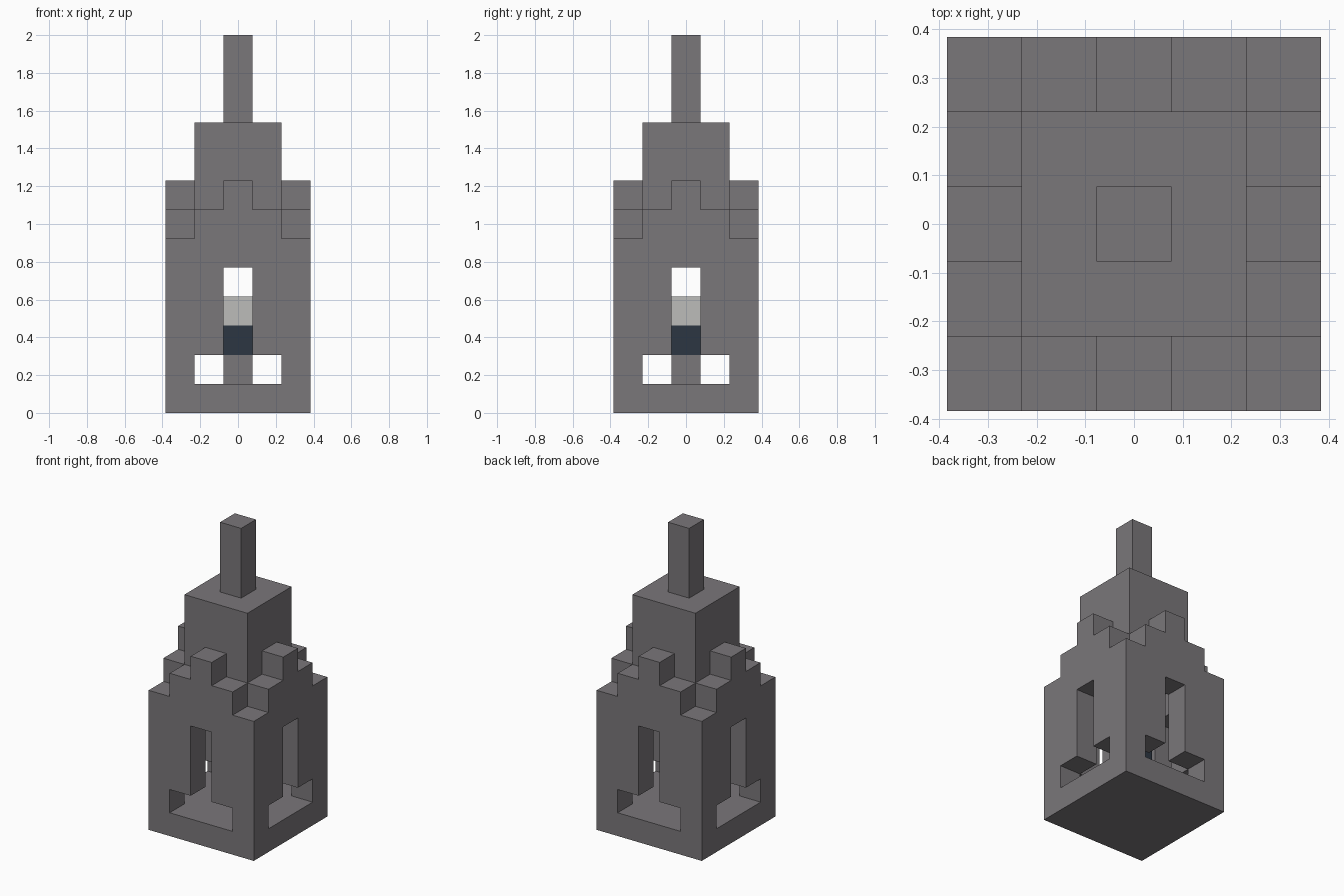
import bpy, bmesh
from mathutils import Vector

U = 2 / 13          # edge of one block
HALF = 2            # blocks from the centre to the outer wall

if "Cube" in bpy.data.objects:
    bpy.data.objects.remove(bpy.data.objects["Cube"], do_unlink=True)


def material(name, rgb):
    mat = bpy.data.materials.new(name)
    mat.use_nodes = True
    mat.diffuse_color = (*rgb, 1)
    mat.node_tree.nodes["Principled BSDF"].inputs["Base Color"].default_value = (*rgb, 1)
    return mat


stone = material("grey stone", (0.195, 0.184, 0.195))
navy = material("dark navy", (0.025, 0.037, 0.054))
pale = material("pale grey", (0.503, 0.503, 0.491))


def finish(name, bm, mat):
    mesh = bpy.data.meshes.new(name)
    bm.to_mesh(mesh)
    bm.free()
    mesh.materials.append(mat)
    obj = bpy.data.objects.new(name, mesh)
    bpy.context.collection.objects.link(obj)
    return obj


def block(name, width, bottom, top, mat):
    """Centred square block, sized in block units."""
    bm = bmesh.new()
    bmesh.ops.create_cube(bm, size=1)
    for v in bm.verts:
        v.co = Vector((v.co.x * width, v.co.y * width,
                       bottom + (v.co.z + 0.5) * (top - bottom))) * U
    return finish(name, bm, mat)


def is_wall(x, y, z):
    """Rule for the masonry: floor, hollow walls with keyhole openings, battlements."""
    across, out = sorted((abs(x), abs(y)))
    if out > HALF or not 0 <= z < 8:
        return False
    if z == 0:
        return True
    if out < HALF:
        return False
    if z == 1:
        return across == HALF       # wide foot of the keyhole
    if z < 5:
        return across > 0           # narrow slot
    if z == 5:
        return True
    if z == 6:
        return across < HALF        # parapet, open at the corners
    return across == 0              # one merlon per side


def masonry(name, rule, mat):
    """Skin the blocks chosen by the rule and merge flat areas."""
    bm = bmesh.new()
    span = range(-HALF, HALF + 1)
    axes = [Vector(a) for a in ((1, 0, 0), (0, 1, 0), (0, 0, 1))]
    for cell in ((x, y, z) for x in span for y in span for z in range(8)):
        if not rule(*cell):
            continue
        centre = Vector(cell) + Vector((0, 0, 0.5))
        for i in range(3):
            for sign in (-1, 1):
                n = axes[i] * sign
                if rule(*(round(c + d) for c, d in zip(cell, n))):
                    continue
                a, b = axes[(i + 1) % 3], axes[(i + 2) % 3] * sign
                corners = (-a - b, a - b, a + b, b - a)
                bm.faces.new([bm.verts.new((centre + (n + c) / 2) * U) for c in corners])
    bmesh.ops.remove_doubles(bm, verts=bm.verts, dist=U / 100)
    bmesh.ops.dissolve_limit(bm, angle_limit=0.01, verts=bm.verts, edges=bm.edges)
    bmesh.ops.recalc_face_normals(bm, faces=bm.faces)
    return finish(name, bm, mat)


# Outer tower with openings and battlements
masonry("tower_walls", is_wall, stone)

# Upper keep and spire
block("upper_keep", 3, 6, 10, stone)
block("spire", 1, 10, 13, stone)

# Pillar inside the hollow tower
block("pillar_base", 1, 1, 2, stone)
block("pillar_middle", 1, 2, 3, navy)
block("pillar_top", 1, 3, 4, pale)
